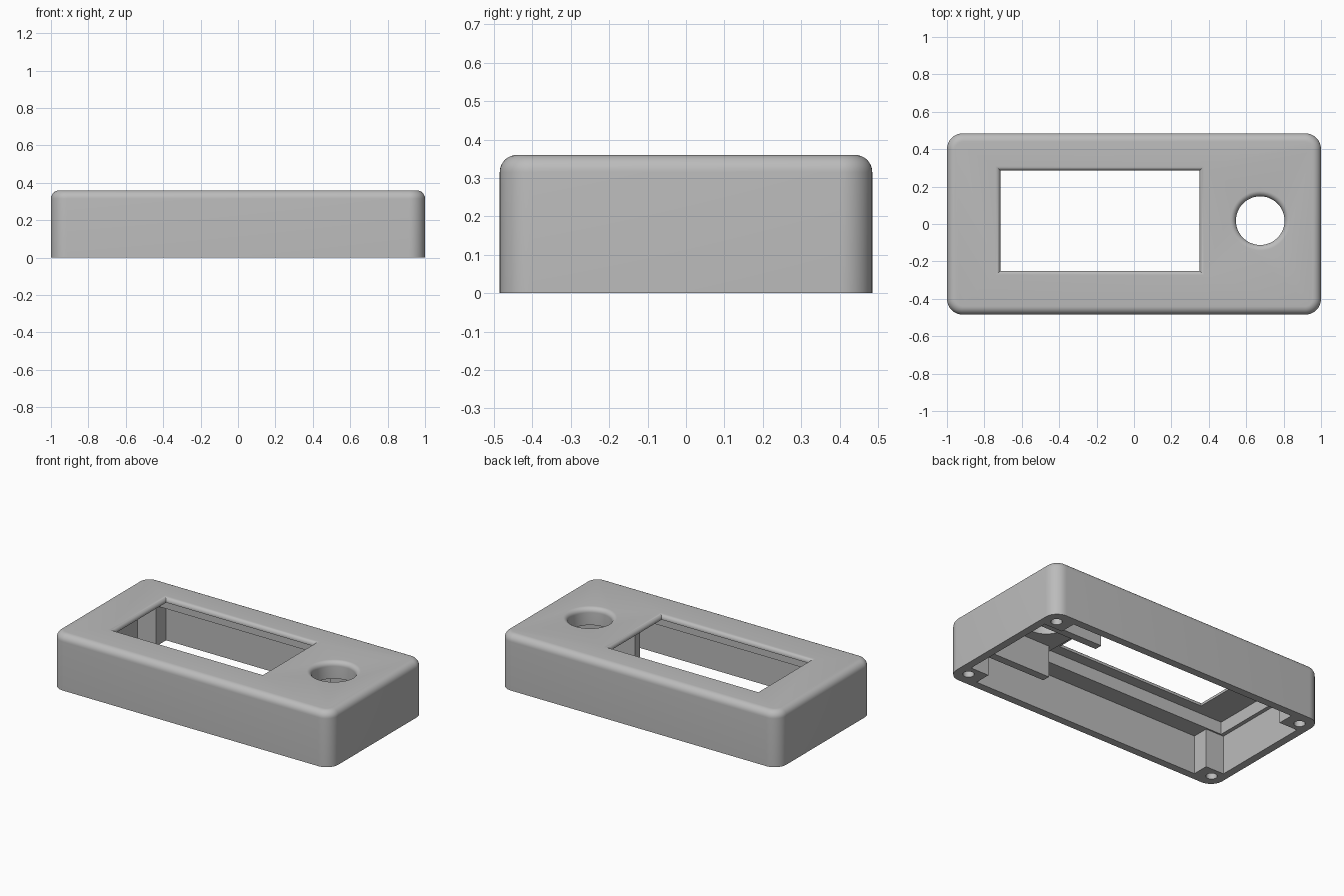
import bpy, bmesh, math

if "Cube" in bpy.data.objects:
    bpy.data.objects.remove(bpy.data.objects["Cube"])

W, D, H = 1.0, 0.485, 0.36        # half width, half depth, height
WALL, CEIL = 0.05, 0.25           # wall thickness, underside of thick top

grey = bpy.data.materials.new("light grey plastic")
grey.diffuse_color = (0.5, 0.5, 0.5, 1)
grey.use_nodes = True
grey.node_tree.nodes["Principled BSDF"].inputs["Base Color"].default_value = grey.diffuse_color


def make(name, bm):
    bmesh.ops.recalc_face_normals(bm, faces=bm.faces)
    me = bpy.data.meshes.new(name)
    bm.to_mesh(me)
    bm.free()
    me.materials.append(grey)
    ob = bpy.data.objects.new(name, me)
    bpy.context.collection.objects.link(ob)
    return ob


def box_bm(x0, x1, y0, y1, z0, z1):
    bm = bmesh.new()
    bmesh.ops.create_cube(bm, size=1)
    for v in bm.verts:
        v.co = (x1 if v.co.x > 0 else x0, y1 if v.co.y > 0 else y0, z1 if v.co.z > 0 else z0)
    return bm


def box(name, *b):
    return make(name, box_bm(*b))


def loft(name, rings):
    """Closed solid through a stack of equal-length rings."""
    bm = bmesh.new()
    rows = [[bm.verts.new(p) for p in r] for r in rings]
    n = len(rows[0])
    for a, b in zip(rows, rows[1:]):
        for i in range(n):
            bm.faces.new((a[i], a[(i + 1) % n], b[(i + 1) % n], b[i]))
    bm.faces.new(rows[0][::-1])
    bm.faces.new(rows[-1])
    return make(name, bm)


def lip(r, z0):
    """(outward offset, height) pairs of an opening with a rounded upper lip."""
    arc = [(r * (1 - math.cos(t)), H - r + r * math.sin(t))
           for t in (math.pi / 2 * i / 8 for i in range(9))]
    return [(0, z0)] + arc + [(r, H + 0.1)]


def boolean(target, tool, op):
    m = target.modifiers.new("cut", 'BOOLEAN')
    m.operation, m.object, m.solver = op, tool, 'EXACT'
    bpy.context.view_layer.update()
    dg = bpy.context.evaluated_depsgraph_get()
    me = bpy.data.meshes.new_from_object(target.evaluated_get(dg))
    target.modifiers.clear()
    target.data = me
    bpy.data.objects.remove(tool)


# Outer shell: rounded upright corners, then a rounded top rim
bm = box_bm(-W, W, -D, D, 0, H)
upright = [e for e in bm.edges if abs(e.verts[0].co.z - e.verts[1].co.z) > 0.1]
bmesh.ops.bevel(bm, geom=upright, offset=0.085, segments=10, profile=0.5, affect='EDGES')
rim = [e for e in bm.edges if all(v.co.z > H - 1e-4 for v in e.verts)]
bmesh.ops.bevel(bm, geom=rim, offset=0.045, segments=8, profile=0.5, affect='EDGES')
case = make("case_shell", bm)

# Hollow inside and the deeper display recess
boolean(case, box("cavity", -W + WALL, W - WALL, -D + WALL, D - WALL, -0.1, CEIL), 'DIFFERENCE')
boolean(case, box("display_recess", -0.925, 0.45, -0.32, 0.355, 0.1, 0.33), 'DIFFERENCE')

# Display window and knob hole, both with rounded lips
x0, x1, y0, y1 = -0.715, 0.35, -0.25, 0.285
window = loft("window", [[(x0 - o, y0 - o, z), (x1 + o, y0 - o, z), (x1 + o, y1 + o, z), (x0 - o, y1 + o, z)]
                         for o, z in lip(0.025, 0.2)])
boolean(case, window, 'DIFFERENCE')
N = 48
knob = loft("knob_hole", [[(0.675 + (0.13 + o) * math.cos(2 * math.pi * i / N),
                            0.018 + (0.13 + o) * math.sin(2 * math.pi * i / N), z) for i in range(N)]
                          for o, z in lip(0.03, 0.2)])
boolean(case, knob, 'DIFFERENCE')

# Two hanging ribs beside the knob hole
for y in (-0.23, 0.24):
    boolean(case, box("rib", 0.49, W - WALL + 0.01, y, y + 0.05, 0.045, CEIL + 0.01), 'UNION')

# Corner posts with blind screw holes
for sx in (-1, 1):
    for sy in (-1, 1):
        xs = sorted((sx * 0.82, sx * (W - WALL + 0.01)))
        ys = sorted((sy * 0.33, sy * (D - WALL + 0.01)))
        boolean(case, box("post", *xs, *ys, 0, CEIL + 0.01), 'UNION')
        hole = loft("screw_hole", [[(sx * 0.915 + 0.033 * math.cos(math.pi * i / 12),
                                     sy * 0.395 + 0.033 * math.sin(math.pi * i / 12), z) for i in range(24)]
                                   for z in (-0.1, 0.22)])
        boolean(case, hole, 'DIFFERENCE')

# Smooth rounds, crisp edges
bpy.context.view_layer.objects.active = case
case.select_set(True)
bpy.ops.object.shade_smooth_by_angle(angle=math.radians(30))
